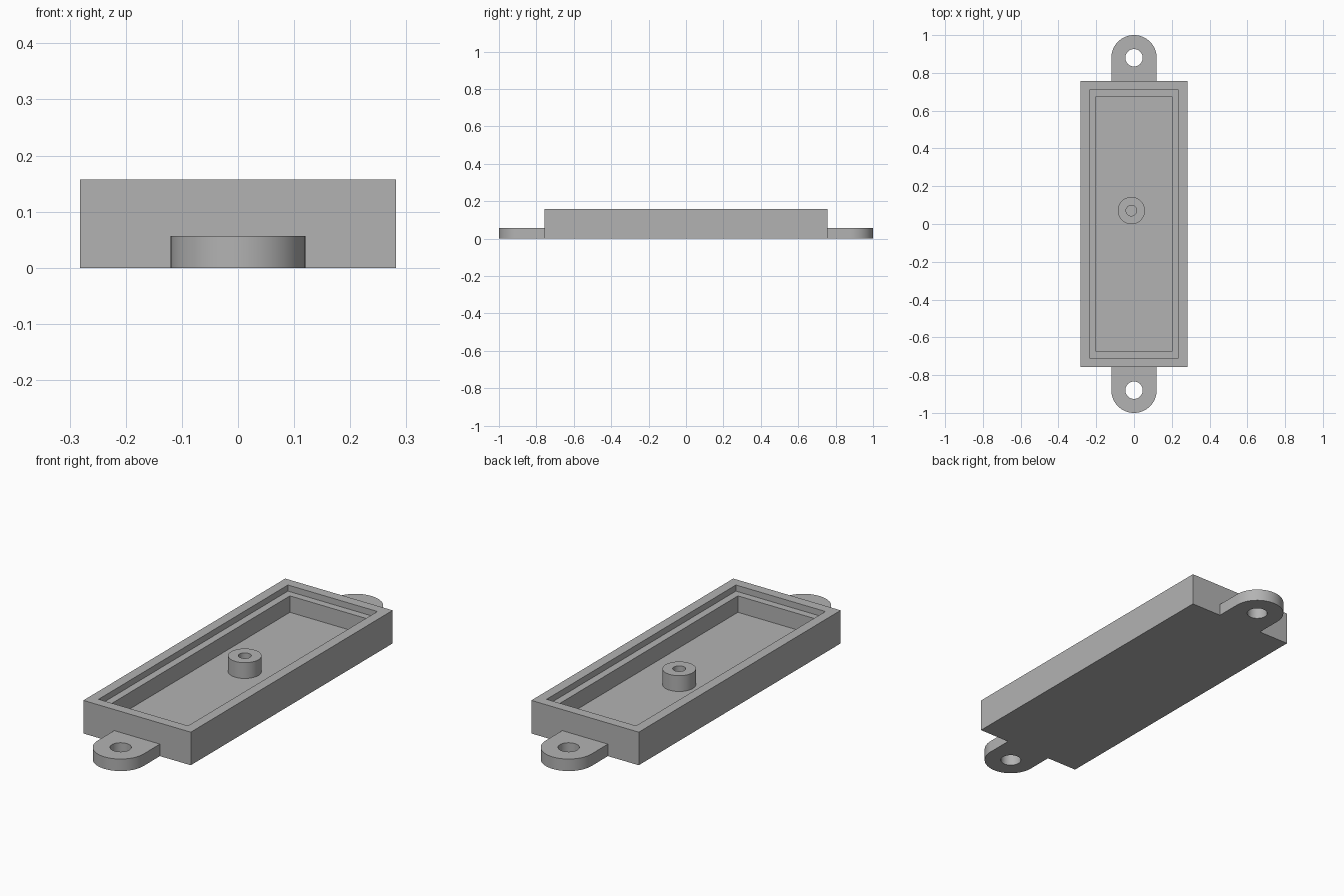
import bpy, bmesh
from math import sin, cos, pi

if "Cube" in bpy.data.objects:
    bpy.data.objects.remove(bpy.data.objects["Cube"])

grey = bpy.data.materials.new("plain grey")
grey.use_nodes = True
colour = (0.45, 0.45, 0.45, 1)
grey.diffuse_color = colour
grey.node_tree.nodes["Principled BSDF"].inputs["Base Color"].default_value = colour

HALF_X, HALF_Y, HEIGHT = 0.282, 0.757, 0.157
LEDGE_Z, FLOOR_Z = 0.128, 0.05
TAB_R, TAB_Y, TAB_Z, HOLE_R = 0.12, 0.88, 0.057, 0.046


def finish(bm, name, smooth=False):
    bmesh.ops.recalc_face_normals(bm, faces=bm.faces)
    mesh = bpy.data.meshes.new(name)
    bm.to_mesh(mesh)
    bm.free()
    mesh.materials.append(grey)
    obj = bpy.data.objects.new(name, mesh)
    bpy.context.collection.objects.link(obj)
    if smooth:
        bpy.ops.object.select_all(action="DESELECT")
        obj.select_set(True)
        bpy.context.view_layer.objects.active = obj
        bpy.ops.object.shade_smooth_by_angle(angle=pi / 6)
    return obj


def rectangle(inset, z):
    x, y = HALF_X - inset, HALF_Y - inset
    return [(-x, -y, z), (x, -y, z), (x, y, z), (-x, y, z)]


def arc(r, cx, cy, z, turn=2 * pi, n=64, closed=True):
    steps = n if closed else n + 1
    return [(cx + r * cos(turn * i / n), cy + r * sin(turn * i / n), z)
            for i in range(steps)]


def skin(bm, loops):
    """Join successive outlines with quads and return their vertices."""
    rings = [[bm.verts.new(p) for p in loop] for loop in loops]
    for a, b in zip(rings, rings[1:]):
        for i in range(len(a)):
            j = (i + 1) % len(a)
            bm.faces.new((a[i], a[j], b[j], b[i]))
    return rings


# Tray with a stepped ledge inside the rim
bm = bmesh.new()
rings = skin(bm, [rectangle(0, 0), rectangle(0, HEIGHT),
                  rectangle(0.047, HEIGHT), rectangle(0.047, LEDGE_Z),
                  rectangle(0.082, LEDGE_Z), rectangle(0.082, FLOOR_Z)])
bm.faces.new(rings[0])
bm.faces.new(rings[-1])
finish(bm, "tray")

# Hollow screw post standing on the tray floor
bm = bmesh.new()
skin(bm, [arc(r, -0.014, 0.071, z) for r, z in
          ((0.072, FLOOR_Z), (0.072, 0.125), (0.028, 0.125), (0.028, FLOOR_Z))])
finish(bm, "screw_post", True)

# Rounded mounting tabs with screw holes, one at each end
for name, side in (("back_tab", 1), ("front_tab", -1)):
    bm = bmesh.new()
    outline = arc(TAB_R, 0, TAB_Y, 0, pi, 48, False)
    outline += [(-TAB_R, HALF_Y, 0), (TAB_R, HALF_Y, 0)]
    edges = []
    for loop in (outline, arc(HOLE_R, 0, TAB_Y, 0)):
        vs = [bm.verts.new((x, y * side, z)) for x, y, z in loop]
        edges += [bm.edges.new((vs[i - 1], vs[i])) for i in range(len(vs))]
    bmesh.ops.triangle_fill(bm, edges=edges, use_beauty=True)
    top = bmesh.ops.extrude_face_region(bm, geom=bm.faces[:], use_keep_orig=True)
    bmesh.ops.translate(bm, vec=(0, 0, TAB_Z),
                        verts=[g for g in top["geom"] if isinstance(g, bmesh.types.BMVert)])
    finish(bm, name, True)
